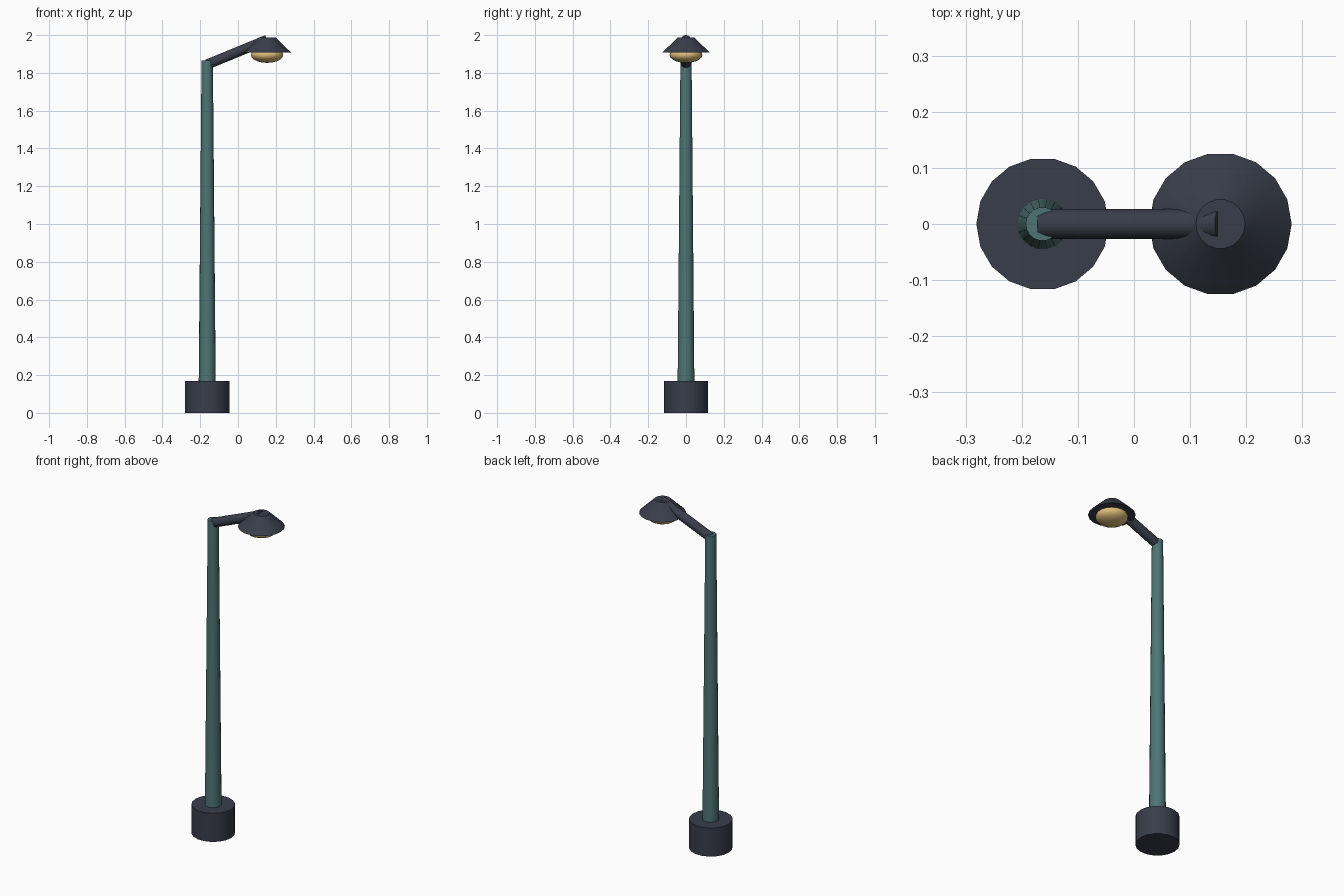
import bpy
import math
from mathutils import Vector

if "Cube" in bpy.data.objects:
    bpy.data.objects.remove(bpy.data.objects["Cube"])

SIDES = 18
POLE_X, LAMP_X = -0.163, 0.154


def material(name, rgb):
    m = bpy.data.materials.new(name)
    m.diffuse_color = (*rgb, 1.0)
    m.use_nodes = True
    m.node_tree.nodes["Principled BSDF"].inputs["Base Color"].default_value = m.diffuse_color
    return m


iron = material("dark slate iron", (0.040, 0.047, 0.068))
teal = material("teal paint", (0.078, 0.175, 0.175))
glow = material("warm lamp yellow", (0.72, 0.50, 0.19))


def finish(name, mat, angle=30):
    ob = bpy.context.object
    ob.name = name
    ob.data.materials.append(mat)
    bpy.ops.object.shade_smooth_by_angle(angle=math.radians(angle))
    return ob


def tapered_rod(name, start, end, r_start, r_end, mat):
    """Capped cone or cylinder running from start to end."""
    a, b = Vector(start), Vector(end)
    axis = b - a
    bpy.ops.mesh.primitive_cone_add(
        vertices=SIDES, radius1=r_start, radius2=r_end, depth=axis.length,
        location=(a + b) / 2, rotation=(0, math.atan2(axis.x, axis.z), math.pi / 2 if axis.x == 0 else 0))
    return finish(name, mat)


# Round footing and tapered pole
tapered_rod("base", (POLE_X, 0, 0), (POLE_X, 0, 0.17), 0.118, 0.118, iron)
tapered_rod("pole", (POLE_X, 0, 0.16), (POLE_X, 0, 1.866), 0.045, 0.030, teal)

# Sloping arm reaching from the pole top to the lamp head
tapered_rod("arm", (POLE_X, 0, 1.845), (LAMP_X, 0, 1.975), 0.027, 0.027, iron)

# Conical shade with the flattened bulb below it
tapered_rod("lamp_shade", (LAMP_X, 0, 1.908), (LAMP_X, 0, 1.988), 0.127, 0.044, iron)
bpy.ops.mesh.primitive_uv_sphere_add(segments=SIDES, ring_count=10, radius=1,
                                     location=(LAMP_X, 0, 1.895))
bpy.context.object.scale = (0.087, 0.087, 0.042)
bpy.ops.object.transform_apply(location=False, rotation=False, scale=True)
finish("bulb", glow, 60)
